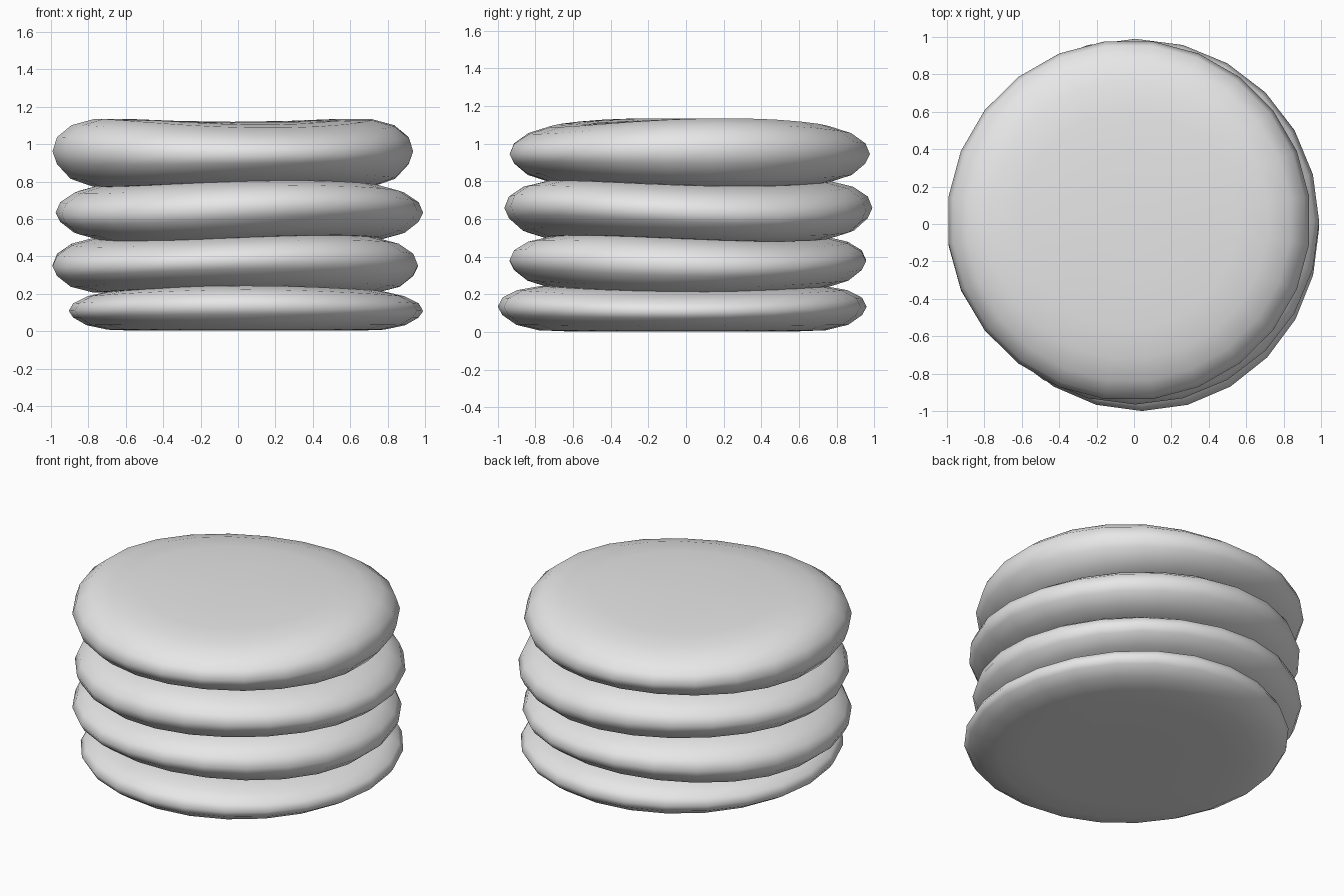
import bpy, bmesh
from math import sin, cos, pi, radians

default = bpy.data.objects.get("Cube")
if default:
    bpy.data.objects.remove(default, do_unlink=True)

grey = bpy.data.materials.new("plain_grey")
grey.use_nodes = True
grey.diffuse_color = (0.8, 0.8, 0.8, 1)
grey.node_tree.nodes["Principled BSDF"].inputs["Base Color"].default_value = (0.8, 0.8, 0.8, 1)

SIDES = 24
# Half section of one disc: radius fraction, height fraction from bottom to top
PROFILE = [(0.35, 0), (0.62, 0), (0.78, 0.025), (0.9, 0.14), (0.975, 0.34), (1, 0.51),
           (0.975, 0.7), (0.895, 0.87), (0.77, 0.975), (0.6, 1), (0.35, 1)]


def wave(angle, radius, warp):
    """Saddle-shaped droop: amplitude and the direction of the high axis."""
    amount, axis = warp
    return amount * radius ** 2 * cos(2 * (angle - radians(axis)))


def make_disc(name, x_range, y_range, z_range, under, over, turn):
    cx, rx = sum(x_range) / 2, (x_range[1] - x_range[0]) / 2
    cy, ry = sum(y_range) / 2, (y_range[1] - y_range[0]) / 2
    low, high = z_range
    bm = bmesh.new()

    def point(r, h, a):
        droop = (1 - h) * wave(a, r, under) + h * wave(a, r, over)
        return bm.verts.new((cx + rx * r * cos(a), cy + ry * r * sin(a),
                             low + (high - low) * h + droop))

    angles = [2 * pi * (i + turn) / SIDES for i in range(SIDES)]
    rings = [[point(r, h, a) for a in angles] for r, h in PROFILE]
    bottom, top = point(0, 0, 0), point(0, 1, 0)
    for i in range(SIDES):
        j = (i + 1) % SIDES
        for a, b in zip(rings, rings[1:]):
            bm.faces.new((a[i], a[j], b[j], b[i]))
        bm.faces.new((bottom, rings[0][j], rings[0][i]))
        bm.faces.new((top, rings[-1][i], rings[-1][j]))
    bmesh.ops.recalc_face_normals(bm, faces=bm.faces)
    for face in bm.faces:
        face.smooth = True
    mesh = bpy.data.meshes.new(name)
    bm.to_mesh(mesh)
    bm.free()
    mesh.materials.append(grey)
    bpy.context.collection.objects.link(bpy.data.objects.new(name, mesh))


# Each disc rests on the warped top of the one below
flat = (0, 0)
warps = [(0.025, 90), (0.028, -50), (0.028, -68), (0.042, 15)]
discs = [
    ("bottom_pancake", (-0.905, 0.99), (-1.0, 0.96), (0.003, 0.235), 0),
    ("lower_middle_pancake", (-1.0, 0.97), (-0.945, 0.965), (0.215, 0.507), 0.5),
    ("upper_middle_pancake", (-0.975, 0.99), (-0.965, 0.99), (0.49, 0.797), 0),
    ("top_pancake", (-1.0, 0.945), (-0.945, 0.985), (0.78, 1.12), 0.5),
]
for (name, xs, ys, zs, turn), under, over in zip(discs, [flat] + warps, warps):
    make_disc(name, xs, ys, zs, under, over, turn)
